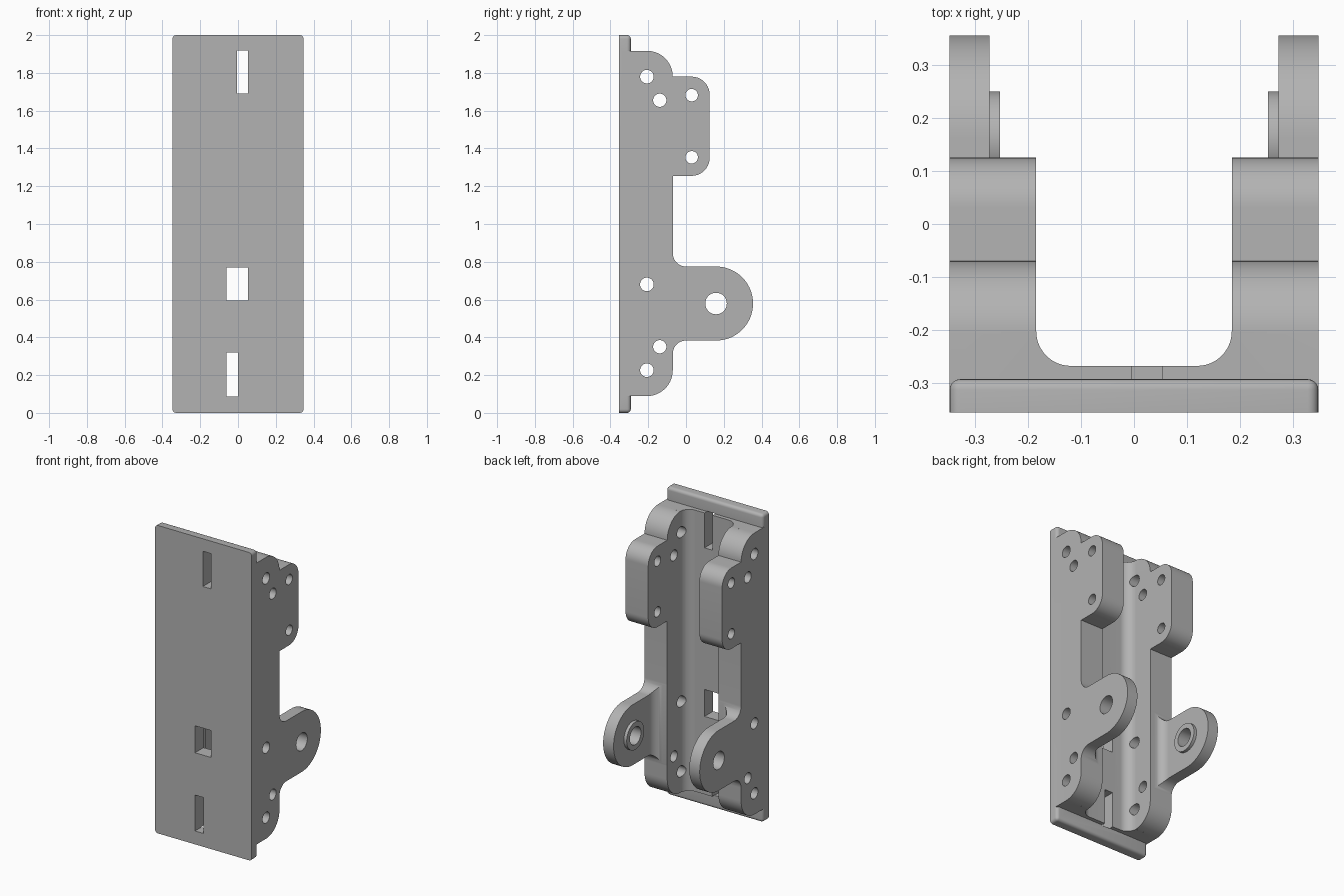
import bpy, bmesh
from math import cos, sin, radians

if "Cube" in bpy.data.objects:
    bpy.data.objects.remove(bpy.data.objects["Cube"], do_unlink=True)

grey = bpy.data.materials.new("plain grey")
grey.use_nodes = True
grey.diffuse_color = (0.45, 0.45, 0.45, 1)
grey.node_tree.nodes["Principled BSDF"].inputs["Base Color"].default_value = (0.45, 0.45, 0.45, 1)


def arc(cu, cv, r, start, end, steps=14):
    """Points along a circular arc, angles in degrees."""
    angles = [radians(start + (end - start) * i / steps) for i in range(steps + 1)]
    return [(cu + r * cos(a), cv + r * sin(a)) for a in angles]


def circle(cu, cv, r, steps=40):
    return arc(cu, cv, r, 0, 360, steps)[:-1]


def prism(bm, outline, axis, low, high):
    """Extrude a closed outline along x (outline is y, z) or z (outline is x, y)."""
    def place(p, d):
        return (d, p[0], p[1]) if axis == "x" else (p[0], p[1], d)
    rings = [[bm.verts.new(place(p, d)) for p in outline] for d in (low, high)]
    n = len(outline)
    faces = [bm.faces.new(rings[0]), bm.faces.new(rings[1])]
    for i in range(n):
        j = (i + 1) % n
        faces.append(bm.faces.new((rings[0][i], rings[0][j], rings[1][j], rings[1][i])))
    bmesh.ops.recalc_face_normals(bm, faces=faces)


def make(name, *prisms):
    bm = bmesh.new()
    for p in prisms:
        prism(bm, *p)
    mesh = bpy.data.meshes.new(name)
    bm.to_mesh(mesh)
    bm.free()
    mesh.materials.append(grey)
    obj = bpy.data.objects.new(name, mesh)
    bpy.context.collection.objects.link(obj)
    return obj


def combine(target, other, operation):
    mod = target.modifiers.new(operation, "BOOLEAN")
    mod.operation, mod.solver, mod.object = operation, "EXACT", other
    bpy.context.view_layer.objects.active = target
    bpy.ops.object.modifier_apply(modifier=mod.name)
    bpy.data.objects.remove(other, do_unlink=True)


def box(x0, x1, z0, z1):
    """Slot cutter through the plate and channel floor."""
    return ([(x0, -0.5), (x1, -0.5), (x1, -0.1), (x0, -0.1)], "z", z0, z1)


HALF, FRONT, BACK = 0.347, -0.355, -0.292
INNER, RIM, BOTTOM, TOP = 0.184, -0.07, 0.089, 1.917

# Front plate, rounded everywhere but around its front face
plate = make("mounting_bracket",
             ([(-HALF, FRONT), (HALF, FRONT), (HALF, BACK), (-HALF, BACK)], "z", 0, 2))
bm = bmesh.new()
bm.from_mesh(plate.data)
edges = [e for e in bm.edges if any(v.co.y > -0.3 for v in e.verts)]
bmesh.ops.bevel(bm, geom=edges, offset=0.02, segments=5, profile=0.5, affect="EDGES")
bm.to_mesh(plate.data)
bm.free()

# Channel floor with rounded inner corners
right_corner = arc(0.119, -0.202, 0.065, -90, 0)
left_corner = [(-x, y) for x, y in reversed(right_corner)]
floor = make("channel_floor", (
    [(-0.25, -0.33), (0.25, -0.33), (0.25, -0.202)] + right_corner[::-1]
    + left_corner[::-1] + [(-0.25, -0.202)], "z", BOTTOM, TOP))
combine(plate, floor, "UNION")

# Side wall outline: round ends, upper block and lower pivot ear
wall_outline = (
    [(-0.34, BOTTOM), (-0.34, TOP)]
    + arc(-0.207, 1.78, 0.137, 90, 0)
    + arc(0.03, 1.685, 0.095, 90, 0)
    + arc(0.03, 1.35, 0.095, 0, -90)
    + [(RIM, 1.255)]
    + arc(0, 0.845, 0.07, 180, 270)
    + arc(0.159, 0.579, 0.196, 90, -90, 36)
    + arc(0, 0.313, 0.07, 90, 180)
    + arc(-0.207, 0.226, 0.137, 0, -90))

for side in (1, -1):
    wall = make("side_wall", (wall_outline, "x", side * INNER, side * HALF))
    # Thin the ear, leaving a round fillet at its root
    relief = [(0.1, -0.069)] + arc(0.212, -0.009, 0.06, -90, 0) + [(0.272, 0.5), (0.1, 0.5)]
    combine(wall, make("ear_relief", ([(side * x, y) for x, y in relief], "z", 0.25, 0.95)),
            "DIFFERENCE")
    # Raised ring around the pivot hole
    combine(wall, make("pivot_ring", (circle(0.159, 0.579, 0.09), "x", side * 0.252, side * 0.29)),
            "UNION")
    combine(plate, wall, "UNION")

# Cross holes through both walls
holes = [(-0.207, 1.78, 0.036), (-0.139, 1.655, 0.035), (0.03, 1.682, 0.033),
         (0.03, 1.353, 0.033), (-0.207, 0.68, 0.036), (-0.139, 0.35, 0.035),
         (-0.207, 0.226, 0.036), (0.159, 0.579, 0.057)]
combine(plate, make("hole_cutters", *[(circle(*h), "x", -0.5, 0.5) for h in holes]), "DIFFERENCE")

# Slots in the front plate
combine(plate, make("slot_cutters", box(-0.004, 0.054, 1.69, 1.919), box(-0.06, 0.054, 0.595, 0.77),
                    box(-0.06, 0, 0.087, 0.32)), "DIFFERENCE")

bpy.ops.object.select_all(action="DESELECT")
plate.select_set(True)
bpy.context.view_layer.objects.active = plate
bpy.ops.object.shade_smooth_by_angle(angle=radians(30))
